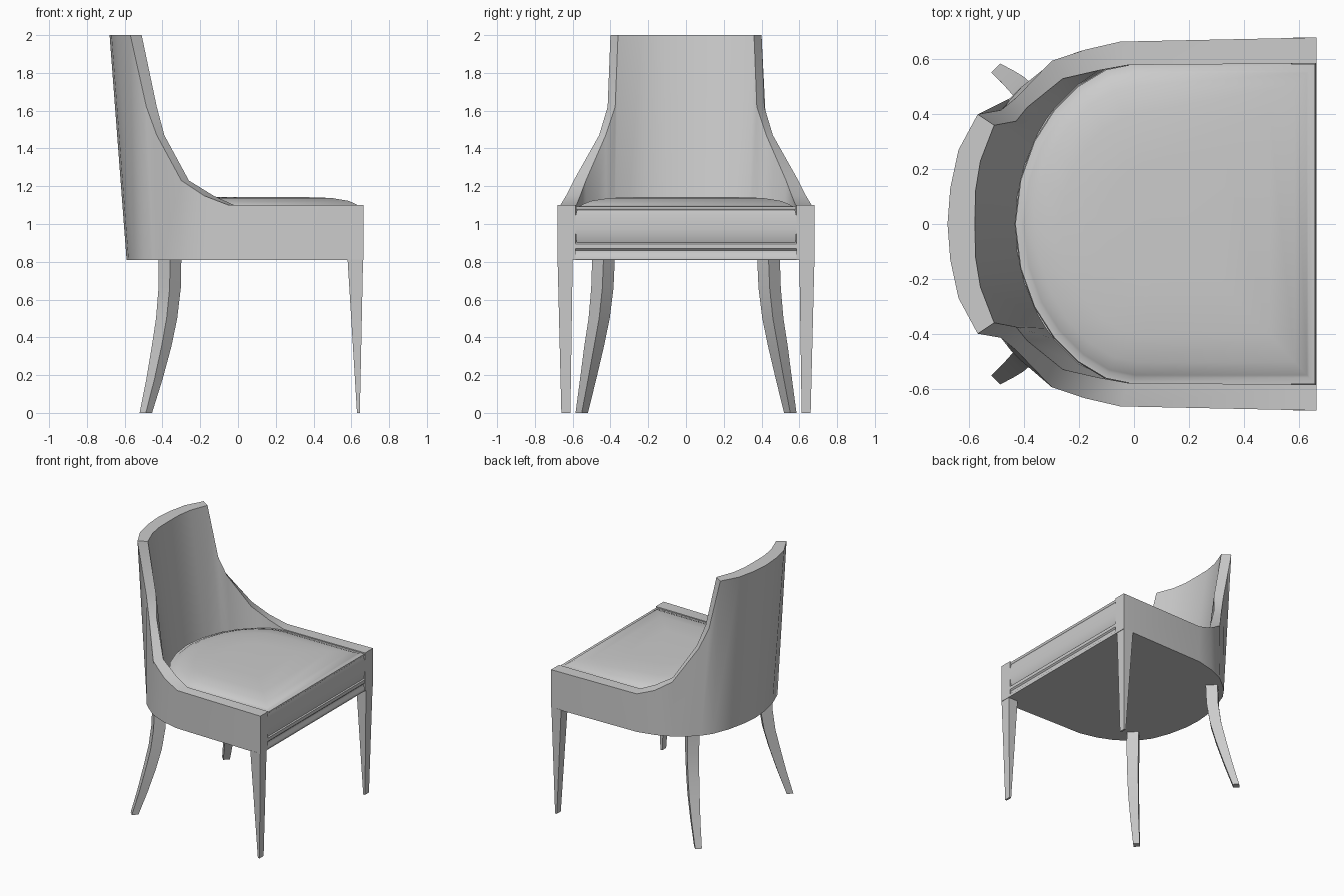
import bpy, bmesh, math
from mathutils import Vector

cube = bpy.data.objects.get("Cube")
if cube:
    bpy.data.objects.remove(cube)

grey = bpy.data.materials.new("plain grey")
grey.use_nodes = True
grey.diffuse_color = (0.6, 0.6, 0.6, 1)
grey.node_tree.nodes["Principled BSDF"].inputs["Base Color"].default_value = (0.6, 0.6, 0.6, 1)


def loft(name, rings, closed=True, angle=40):
    """Skin a list of equal-length point rings and cap both ends."""
    bm = bmesh.new()
    rows = [[bm.verts.new(p) for p in ring] for ring in rings]
    n = len(rows[0])
    for a, b in zip(rows, rows[1:]):
        for i in range(n):
            j = (i + 1) % n
            bm.faces.new((a[i], a[j], b[j], b[i]))
    if closed:
        bm.faces.new(rows[0])
        bm.faces.new(rows[-1])
    bmesh.ops.recalc_face_normals(bm, faces=bm.faces)
    mesh = bpy.data.meshes.new(name)
    bm.to_mesh(mesh)
    bm.free()
    mesh.materials.append(grey)
    obj = bpy.data.objects.new(name, mesh)
    bpy.context.collection.objects.link(obj)
    bpy.ops.object.select_all(action='DESELECT')
    obj.select_set(True)
    bpy.context.view_layer.objects.active = obj
    bpy.ops.object.shade_smooth_by_angle(angle=math.radians(angle))
    return obj


def mirrored(half):
    """Complete a left half that ends on the centre line."""
    flip = [[(x, -y, *z) for x, y, *z in s] for s in reversed(half[:-1])]
    return half + flip


BASE = 0.81

# Wrap-around shell: outer foot, outer rim, inner rim, inner foot, rim height
stations = [
    ((.665, .68), (.665, .68), (.665, .585), (.665, .585), 1.10),
    ((-.05, .665), (-.05, .665), (-.02, .58), (0, .58), 1.10),
    ((-.19, .632), (-.18, .635), (-.13, .56), (-.1, .56), 1.15),
    ((-.31, .58), (-.30, .595), (-.26, .53), (-.2, .51), 1.23),
    ((-.41, .50), (-.43, .46), (-.39, .425), (-.29, .42), 1.47),
    ((-.45, .46), (-.485, .415), (-.43, .375), (-.32, .38), 1.62),
    ((-.50, .39), (-.57, .40), (-.51, .36), (-.35, .33), 2.0),
    ((-.55, .26), (-.64, .27), (-.56, .23), (-.40, .21), 2.0),
    ((-.58, .12), (-.67, .13), (-.578, .12), (-.425, .1), 2.0),
    ((-.59, 0), (-.68, 0), (-.58, 0), (-.43, 0), 2.0),
]
half = [[(*a, BASE), (*b, h), (*c, h), (*d, BASE)] for a, b, c, d, h in stations]
shell = loft("back_and_arm_shell", mirrored(half))

# Flat underside
foot = [s[0] for s in mirrored(half)]
loft("underside", [[(x, y, z) for x, y, z in foot],
                   [(x * .98, y * .98, z + .01) for x, y, z in foot]], angle=20)

# Front rail with a moulded profile
profile = [(.60, .81), (.662, .81), (.662, .83), (.652, .845), (.652, .86),
           (.662, .87), (.662, .895), (.65, .905), (.60, .905)]
loft("front_rail", [[(x, y, z) for x, z in profile] for y in (-.59, .59)])

# Seat cushion with piping and a low crown
edge = [(.658, .58), (0, .58), (-.1, .56), (-.2, .50), (-.29, .41), (-.36, .30), (-.41, .16), (-.43, 0)]
outline = edge + [(x, -y) for x, y in reversed(edge[:-1])]
layers = [(.98, .895), (1, .905), (1.01, .97), (1.01, 1.04), (.995, 1.075), (1.005, 1.08),
          (1.005, 1.092), (.965, 1.095), (.95, 1.102), (.87, 1.122), (.7, 1.138), (.4, 1.143)]
loft("seat_cushion", [[(.115 + (x - .115) * s, y * s, z) for x, y in outline] for s, z in layers], angle=50)

for side, name in ((1, "left"), (-1, "right")):
    # Tapered front legs
    front = []
    for x0, x1, y0, y1, z in ((.58, .662, .6, .68, BASE + .005), (.63, .645, .612, .66, 0)):
        front.append([(x0, side * y0, z), (x1, side * y0, z), (x1, side * y1, z), (x0, side * y1, z)])
    loft(name + "_front_leg", front, angle=20)

    # Splayed sabre rear legs, set diagonally
    rear = []
    for x, y, r, z in ((-.36, .437, .06, BASE + .005), (-.362, .443, .059, .66), (-.378, .46, .056, .5),
                       (-.405, .487, .052, .35), (-.442, .518, .043, .18), (-.488, .552, .033, 0)):
        rear.append([(x + r, side * y, z), (x, side * (y + r), z), (x - r, side * y, z), (x, side * (y - r), z)])
    loft(name + "_rear_leg", rear, angle=40)
